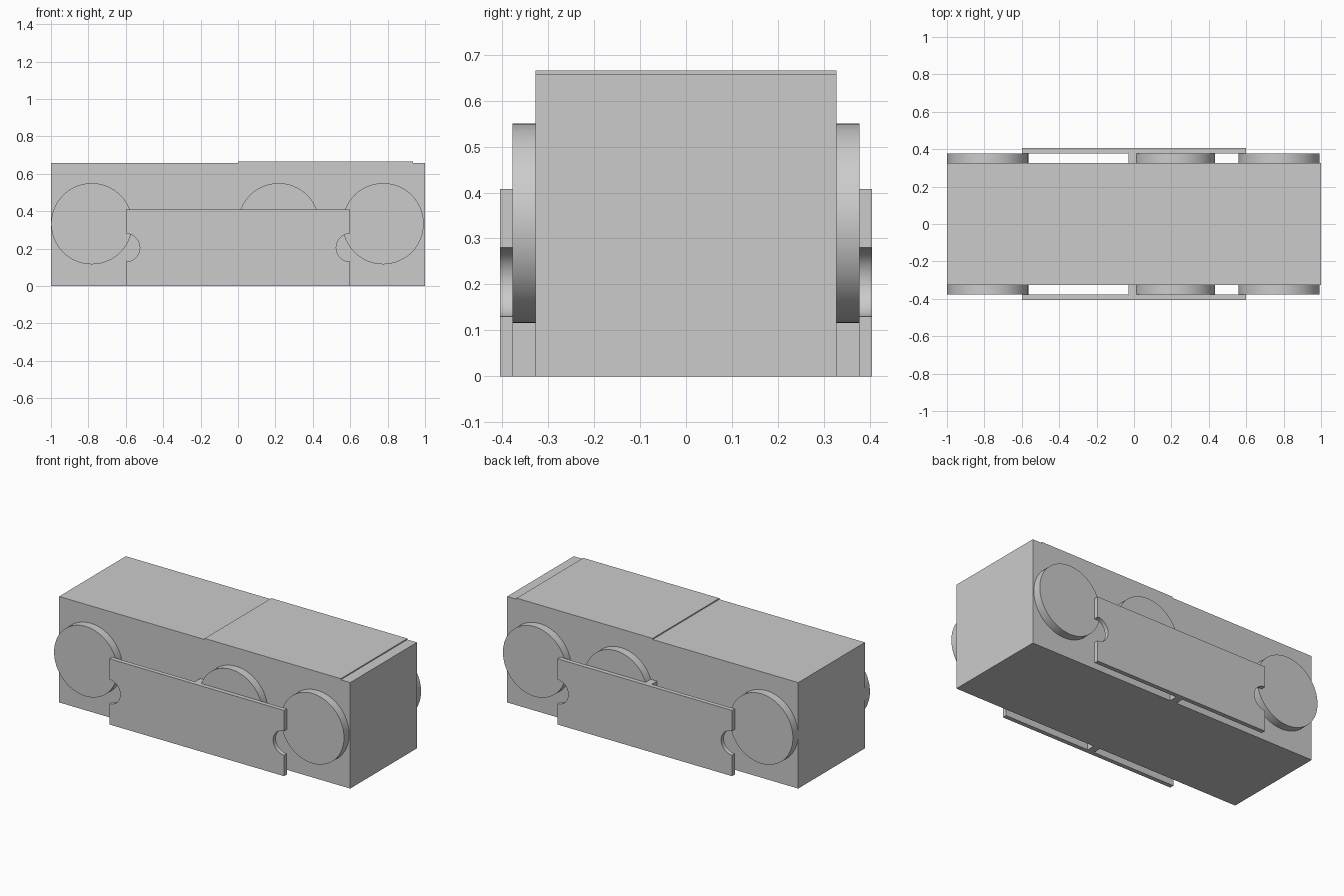
import bpy, bmesh, math

cube = bpy.data.objects.get("Cube")
if cube:
    bpy.data.objects.remove(cube, do_unlink=True)

grey = bpy.data.materials.new("plain_grey")
grey.use_nodes = True
colour = (0.6, 0.6, 0.6, 1)
grey.diffuse_color = colour
grey.node_tree.nodes["Principled BSDF"].inputs["Base Color"].default_value = colour

BODY_Y, WHEEL_Y, PANEL_Y = 0.327, 0.378, 0.405


def prism(name, profile, y0, y1, smooth=False):
    """Extrude an x-z outline along y."""
    bm = bmesh.new()
    face = bm.faces.new([bm.verts.new((x, y0, z)) for x, z in profile])
    moved = bmesh.ops.extrude_face_region(bm, geom=[face])["geom"]
    verts = [g for g in moved if isinstance(g, bmesh.types.BMVert)]
    bmesh.ops.translate(bm, verts=verts, vec=(0, y1 - y0, 0))
    bmesh.ops.recalc_face_normals(bm, faces=bm.faces)
    mesh = bpy.data.meshes.new(name)
    bm.to_mesh(mesh)
    bm.free()
    mesh.materials.append(grey)
    obj = bpy.data.objects.new(name, mesh)
    bpy.context.collection.objects.link(obj)
    if smooth:
        bpy.ops.object.select_all(action="DESELECT")
        obj.select_set(True)
        bpy.context.view_layer.objects.active = obj
        bpy.ops.object.shade_smooth_by_angle(angle=math.radians(30))
    return obj


def arc(cx, cz, r, start, end, steps):
    angles = [math.radians(start + (end - start) * i / steps) for i in range(steps + 1)]
    return [(cx + r * math.cos(a), cz + r * math.sin(a)) for a in angles]


def box(x0, x1, z0, z1):
    return [(x0, z0), (x1, z0), (x1, z1), (x0, z1)]


# Long body with a slightly raised roof section
low, high = 0.658, 0.665
prism("body", [(-1, 0), (1, 0), (1, low), (0.935, low), (0.935, high),
               (0, high), (0, low), (-1, low)], -BODY_Y, BODY_Y)

# Side panel outline with a round notch in each end
panel = ([(-0.6, 0), (0.6, 0)] + arc(0.6, 0.205, 0.075, 270, 90, 24)
         + [(0.6, 0.408), (-0.6, 0.408)] + arc(-0.6, 0.205, 0.075, 90, -90, 24))

# Matching discs, post and panel on both sides
for side, s in (("front", -1), ("back", 1)):
    for label, x in (("right", -0.782), ("middle", 0.217), ("left", 0.776)):
        prism(f"{side}_{label}_disc", arc(x, 0.333, 0.217, 0, 354.375, 63),
              s * BODY_Y, s * WHEEL_Y, smooth=True)
    prism(f"{side}_post", box(-0.03, 0.015, 0, 0.408), s * BODY_Y, s * WHEEL_Y)
    prism(f"{side}_panel", panel, s * WHEEL_Y, s * PANEL_Y, smooth=True)
